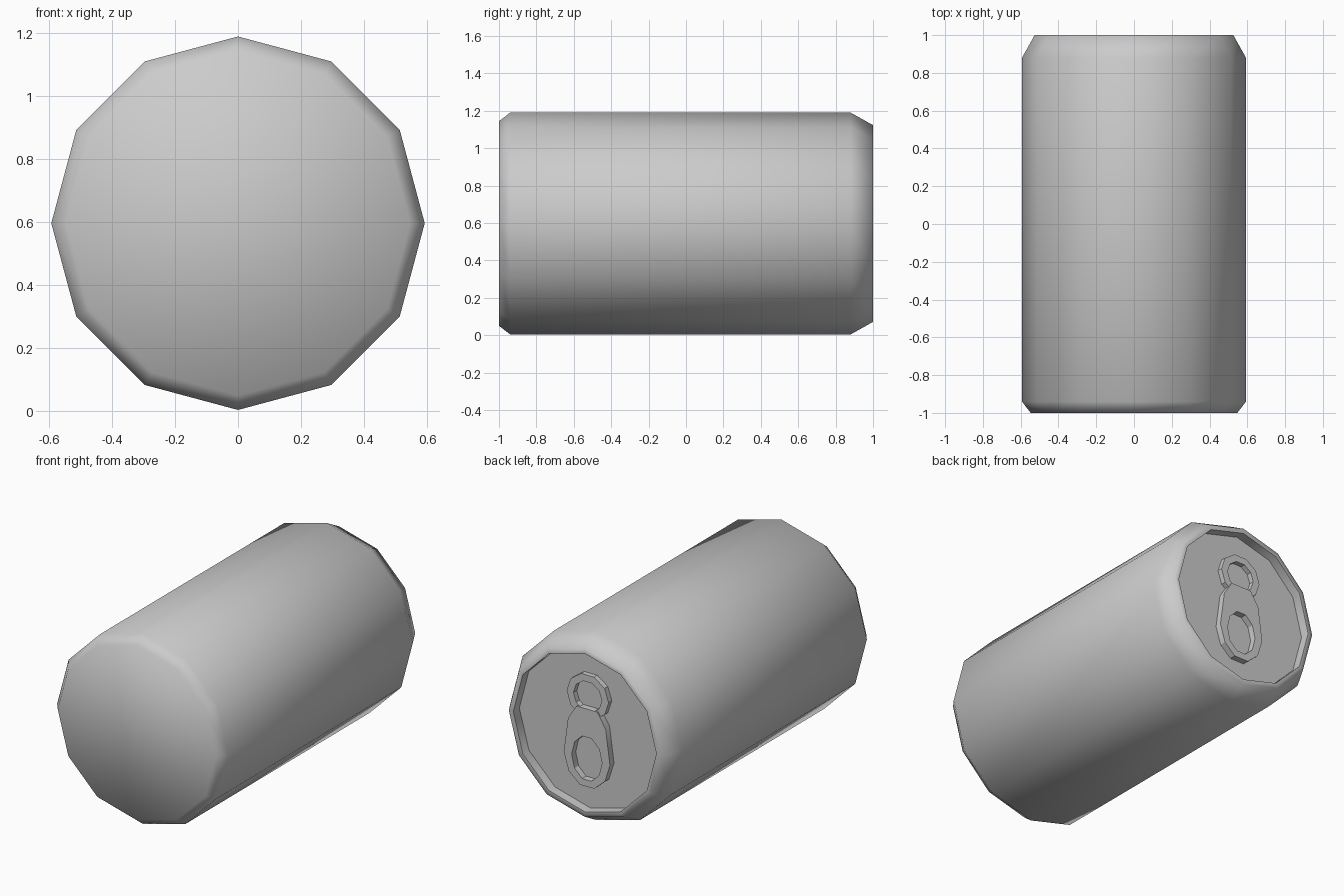
import bpy, bmesh, math

if "Cube" in bpy.data.objects:
    bpy.data.objects.remove(bpy.data.objects["Cube"])

CZ = 0.597      # height of the can axis
SIDES = 12


def make_object(name, bm, angle):
    bmesh.ops.recalc_face_normals(bm, faces=bm.faces)
    me = bpy.data.meshes.new(name)
    bm.to_mesh(me)
    bm.free()
    ob = bpy.data.objects.new(name, me)
    bpy.context.collection.objects.link(ob)
    bpy.ops.object.select_all(action='DESELECT')
    ob.select_set(True)
    bpy.context.view_layer.objects.active = ob
    bpy.ops.object.shade_smooth_by_angle(angle=math.radians(angle))
    return ob


def loop(bm, pts, y):
    return [bm.verts.new((x, y, CZ + z)) for x, z in pts]


def bridge(bm, a, b):
    n = len(a)
    for i in range(n):
        j = (i + 1) % n
        bm.faces.new((a[i], a[j], b[j], b[i]))


def ellipse(n, rx, rz, cz=0.0, start=0.0):
    step = 2 * math.pi / n
    return [(rx * math.cos(start - i * step), cz + rz * math.sin(start - i * step))
            for i in range(n)]


def plate_with_hole(name, outer, inner, y0, y1):
    bm = bmesh.new()
    o0, o1 = loop(bm, outer, y0), loop(bm, outer, y1)
    i0, i1 = loop(bm, inner, y0), loop(bm, inner, y1)
    for a, b in ((o0, o1), (o1, i1), (i1, i0), (i0, o0)):
        bridge(bm, a, b)
    return make_object(name, bm, 30)


# Can body: (radius, y) profile turned around the y axis, with a recessed lid
profile = [(0.547, -1.0), (0.593, -0.94), (0.593, 0.88),
           (0.526, 1.0), (0.495, 1.0), (0.495, 0.94)]
bm = bmesh.new()
rings = [loop(bm, ellipse(SIDES, r, r), y) for r, y in profile]
for a, b in zip(rings, rings[1:]):
    bridge(bm, a, b)
bm.faces.new(rings[0])
bm.faces.new(rings[-1])
make_object("can_body", bm, 65)

# Pull tab: egg-shaped plate with a finger hole
half = [(0.072, 0.14), (0.13, 0.05), (0.16, -0.17), (0.125, -0.28), (0.05, -0.345)]
outline = half + [(-x, z) for x, z in reversed(half)]
hole = ellipse(10, 0.105, 0.14, -0.17, math.radians(72))
plate_with_hole("pull_tab", outline, hole, 0.935, 0.98)

# Small ring above the tab
start = math.radians(72)
plate_with_hole("tab_ring", ellipse(10, 0.145, 0.14, 0.215, start),
                ellipse(10, 0.098, 0.095, 0.215, start), 0.935, 0.972)
